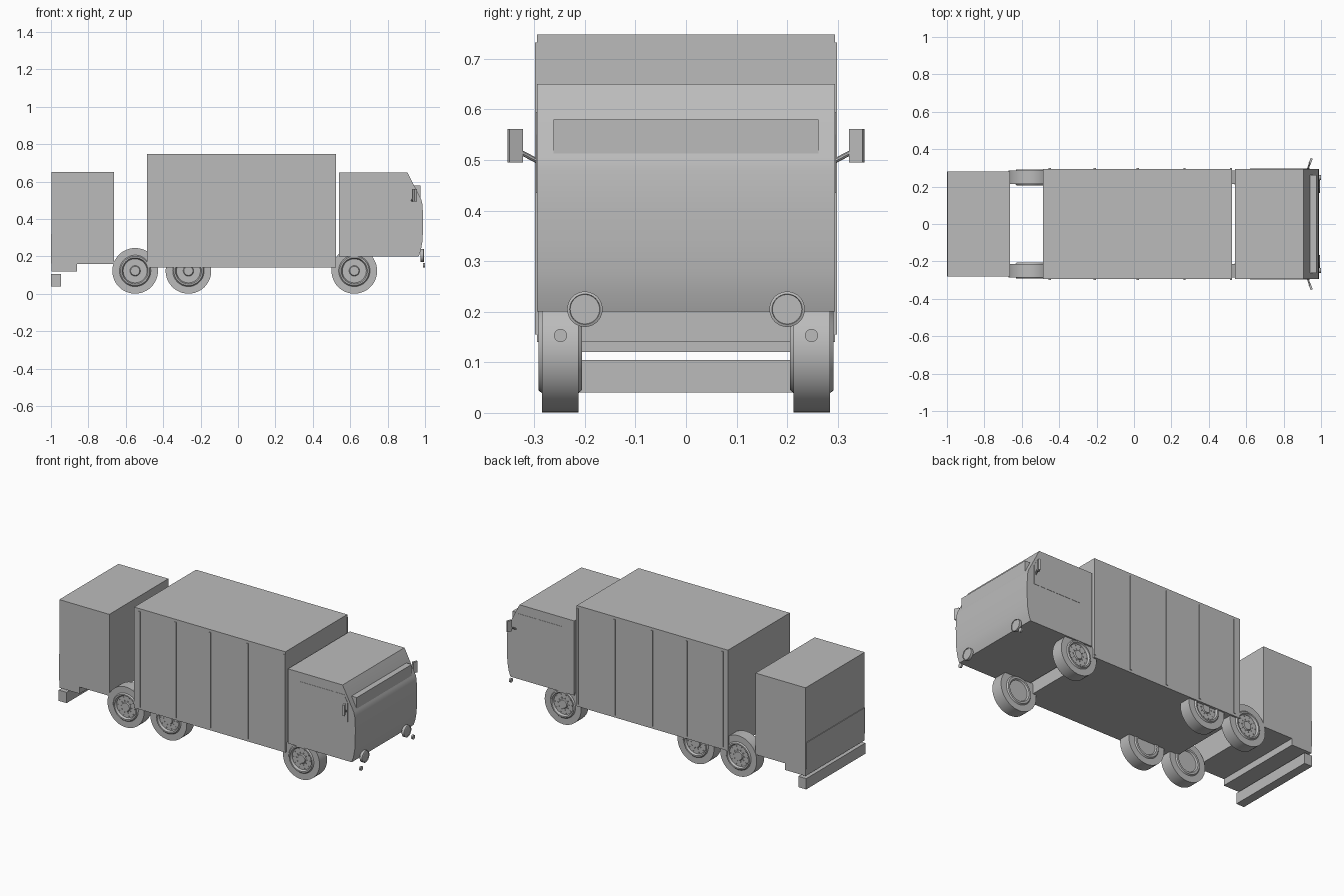
import bpy, bmesh
from math import pi, sin, cos
from mathutils import Matrix, Vector

cube = bpy.data.objects.get("Cube")
if cube:
    bpy.data.objects.remove(cube, do_unlink=True)

# Single grey material
GREY = (0.5, 0.5, 0.5, 1)
grey = bpy.data.materials.new("plain grey")
grey.use_nodes = True
grey.diffuse_color = GREY
grey.node_tree.nodes["Principled BSDF"].inputs["Base Color"].default_value = GREY


def finish(name, bm, smooth=False):
    bmesh.ops.recalc_face_normals(bm, faces=bm.faces)
    mesh = bpy.data.meshes.new(name)
    bm.to_mesh(mesh)
    bm.free()
    mesh.materials.append(grey)
    ob = bpy.data.objects.new(name, mesh)
    bpy.context.collection.objects.link(ob)
    if smooth:
        bpy.ops.object.select_all(action='DESELECT')
        ob.select_set(True)
        bpy.context.view_layer.objects.active = ob
        bpy.ops.object.shade_smooth_by_angle(angle=pi / 6)
    return ob


def box(name, x, y, z):
    """Box from its ranges along each axis."""
    bm = bmesh.new()
    bmesh.ops.create_cube(bm, size=1)
    for v in bm.verts:
        v.co = [(lo + hi) / 2 + c * (hi - lo) for c, (lo, hi) in zip(v.co, (x, y, z))]
    return finish(name, bm)


def extrude_side(name, profile, y0, y1, smooth=False):
    """Side profile in x and z, extruded across the width."""
    bm = bmesh.new()
    face = bm.faces.new([bm.verts.new((x, y0, z)) for x, z in profile])
    new = bmesh.ops.extrude_face_region(bm, geom=[face])["geom"]
    verts = [g for g in new if isinstance(g, bmesh.types.BMVert)]
    bmesh.ops.translate(bm, verts=verts, vec=(0, y1 - y0, 0))
    return finish(name, bm, smooth)


def lathe(name, profile, centre, axis, steps=40):
    """Revolve (offset, radius) points around an axis."""
    bm = bmesh.new()
    verts = [bm.verts.new((r, 0, h)) for h, r in profile]
    edges = [bm.edges.new(pair) for pair in zip(verts, verts[1:])]
    bmesh.ops.spin(bm, geom=verts + edges, cent=(0, 0, 0), axis=(0, 0, 1),
                   angle=2 * pi, steps=steps)
    bmesh.ops.remove_doubles(bm, verts=bm.verts, dist=0.0001)
    turn = Vector((0, 0, 1)).rotation_difference(Vector(axis)).to_matrix().to_4x4()
    bm.transform(Matrix.Translation(centre) @ turn)
    return finish(name, bm, True)


# Cargo body and rear unit
box("cargo_body", (-0.487, 0.523), (-0.295, 0.295), (0.14, 0.748))
box("rear_unit", (-0.996, -0.662), (-0.282, 0.282), (0.16, 0.652))
box("tail_panel", (-1.0, -0.995), (-0.28, 0.28), (0.163, 0.32))
box("rear_step", (-0.996, -0.86), (-0.282, 0.282), (0.12, 0.16))
box("rear_bumper", (-1.0, -0.947), (-0.282, 0.282), (0.04, 0.105))

# Cab with a sloped windscreen and gently bowed nose
cab = [(0.54, 0.2), (0.966, 0.2), (0.978, 0.235), (0.986, 0.28), (0.989, 0.34),
       (0.99, 0.41), (0.986, 0.48), (0.98, 0.505), (0.905, 0.65), (0.54, 0.65)]
extrude_side("cab", cab, -0.295, 0.295, True)
visor = [(0.9, 0.51), (0.976, 0.51), (0.976, 0.58), (0.9, 0.58)]
extrude_side("windscreen_visor", visor, -0.262, 0.262)

WHEEL_R = 0.122
for side, s in (("left", 1), ("right", -1)):
    # Upright ribs on the body sides
    for i, x in enumerate((-0.45, -0.21, 0.02, 0.27, 0.518)):
        box(f"body_rib_{side}_{i + 1}", (x - 0.006, x + 0.006),
            sorted((s * 0.294, s * 0.299)), (0.155, 0.732))

    # Cab door window
    window = [(0.62, 0.435), (0.94, 0.435), (0.94, 0.55), (0.916, 0.595), (0.62, 0.595)]
    extrude_side(f"door_window_{side}", window, s * 0.294, s * 0.2965)

    # Mirror, angled outwards, on its arm
    mirror = box(f"mirror_{side}", (-0.006, 0.006), (-0.014, 0.014), (-0.033, 0.033))
    mirror.location = (0.945, s * 0.338, 0.528)
    mirror.rotation_euler.z = -s * 0.4
    start, end = Vector((0.928, s * 0.29, 0.496)), Vector((0.942, s * 0.33, 0.517))
    arm = end - start
    lathe(f"mirror_arm_{side}", [(0, 0), (0, 0.005), (arm.length, 0.005), (arm.length, 0)],
          start, arm.normalized(), 8)

    # Headlamp with a raised rim, and small marker lamp
    lathe(f"headlamp_{side}", [(0, 0), (0, 0.035), (0.016, 0.035), (0.018, 0.03),
                               (0.015, 0.029), (0.015, 0)], (0.977, s * 0.2, 0.205), (1, 0, 0))
    lathe(f"marker_lamp_{side}", [(0, 0), (0, 0.013), (0.01, 0.013), (0.01, 0)],
          (0.99, s * 0.248, 0.153), (1, 0, 0), 20)

    # Wheels: tyre, dished rim, hub and bolts
    tyre = [(-0.035, 0), (-0.035, 0.06), (-0.043, 0.066), (-0.043, 0.078), (-0.036, 0.084),
            (-0.036, WHEEL_R), (0.036, WHEEL_R), (0.036, 0.084), (0.043, 0.078),
            (0.043, 0.07), (0.03, 0.064), (0.03, 0.028), (0.036, 0.024), (0.036, 0)]
    for place, x in (("front", 0.622), ("middle", -0.265), ("rear", -0.55)):
        centre = Vector((x, s * 0.249, WHEEL_R + 0.001))
        lathe(f"{place}_wheel_{side}", tyre, centre, (0, s, 0), 48)
        bm = bmesh.new()
        for count, ring in ((10, 0.036), (10, 0.056)):
            for i in range(count):
                a = 2 * pi * i / count
                spot = centre + Vector((ring * cos(a), s * 0.031, ring * sin(a)))
                bmesh.ops.create_cone(
                    bm, cap_ends=True, segments=6, radius1=0.003, radius2=0.003, depth=0.006,
                    matrix=Matrix.Translation(spot) @ Matrix.Rotation(pi / 2, 4, 'X'))
        finish(f"{place}_wheel_bolts_{side}", bm)
